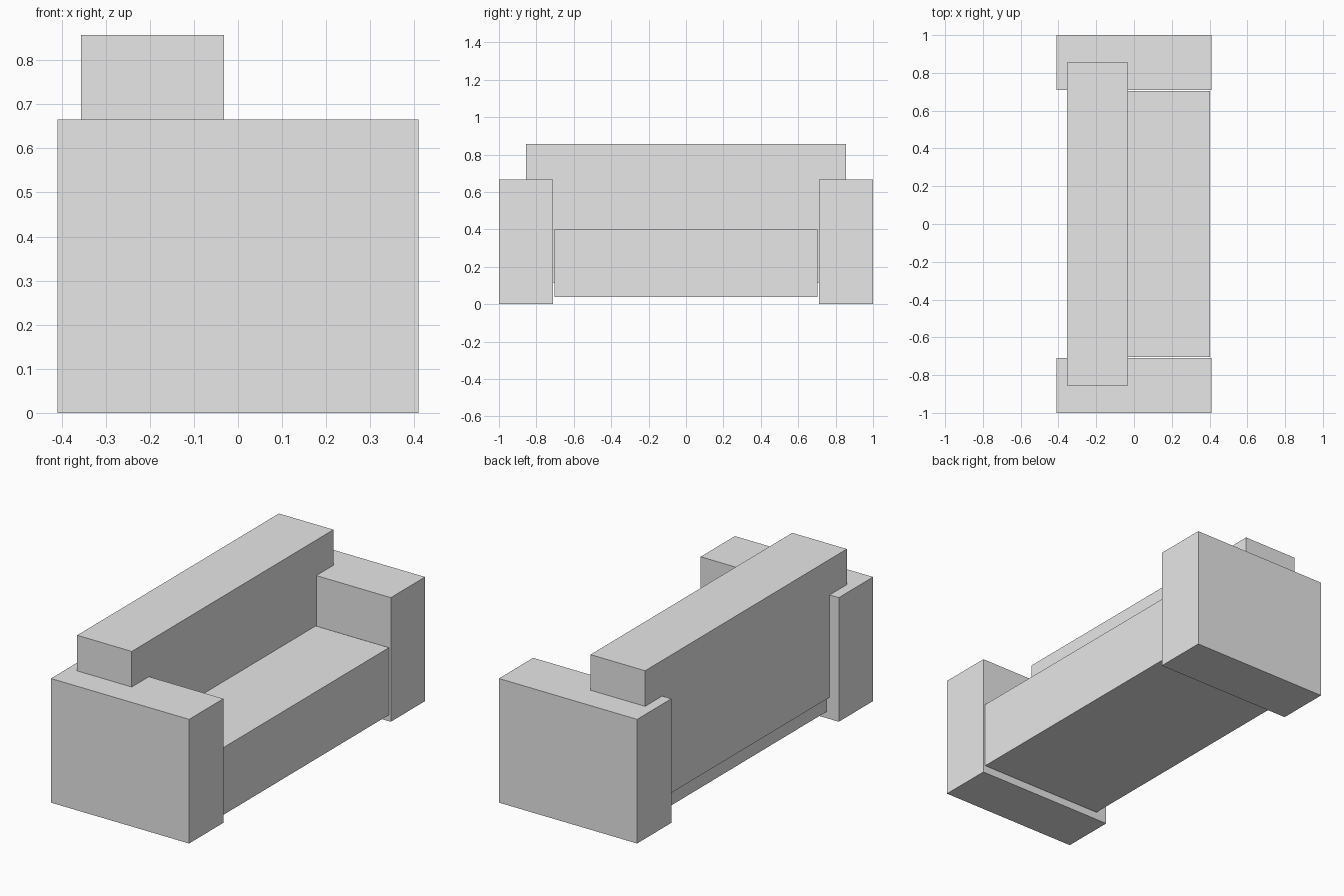
import bpy
import bmesh
from mathutils import Vector

cube = bpy.data.objects.get("Cube")
if cube:
    bpy.data.objects.remove(cube, do_unlink=True)

# Single upholstery colour
fabric = bpy.data.materials.new("light_grey_fabric")
fabric.use_nodes = True
grey = (0.8, 0.8, 0.8, 1)
fabric.diffuse_color = grey
fabric.node_tree.nodes["Principled BSDF"].inputs["Base Color"].default_value = grey


def add_box(name, low, high):
    """Sharp-edged block between two opposite corners."""
    low, high = Vector(low), Vector(high)
    bm = bmesh.new()
    bmesh.ops.create_cube(bm, size=1)
    bmesh.ops.scale(bm, vec=high - low, verts=bm.verts)
    mesh = bpy.data.meshes.new(name)
    bm.to_mesh(mesh)
    bm.free()
    mesh.materials.append(fabric)
    obj = bpy.data.objects.new(name, mesh)
    obj.location = (low + high) / 2
    bpy.context.collection.objects.link(obj)
    return obj


# Seat block, raised slightly off the floor between the arms
add_box("seat", (-0.34, -0.704, 0.037), (0.403, 0.704, 0.398))

# Backrest, running into both arms and rising above them
add_box("backrest", (-0.356, -0.855, 0.117), (-0.032, 0.855, 0.857))

# Armrests standing on the floor
for name, inner, outer in (("right_armrest", -0.71, -1), ("left_armrest", 0.71, 1)):
    add_box(name, (-0.41, min(inner, outer), 0), (0.41, max(inner, outer), 0.666))
